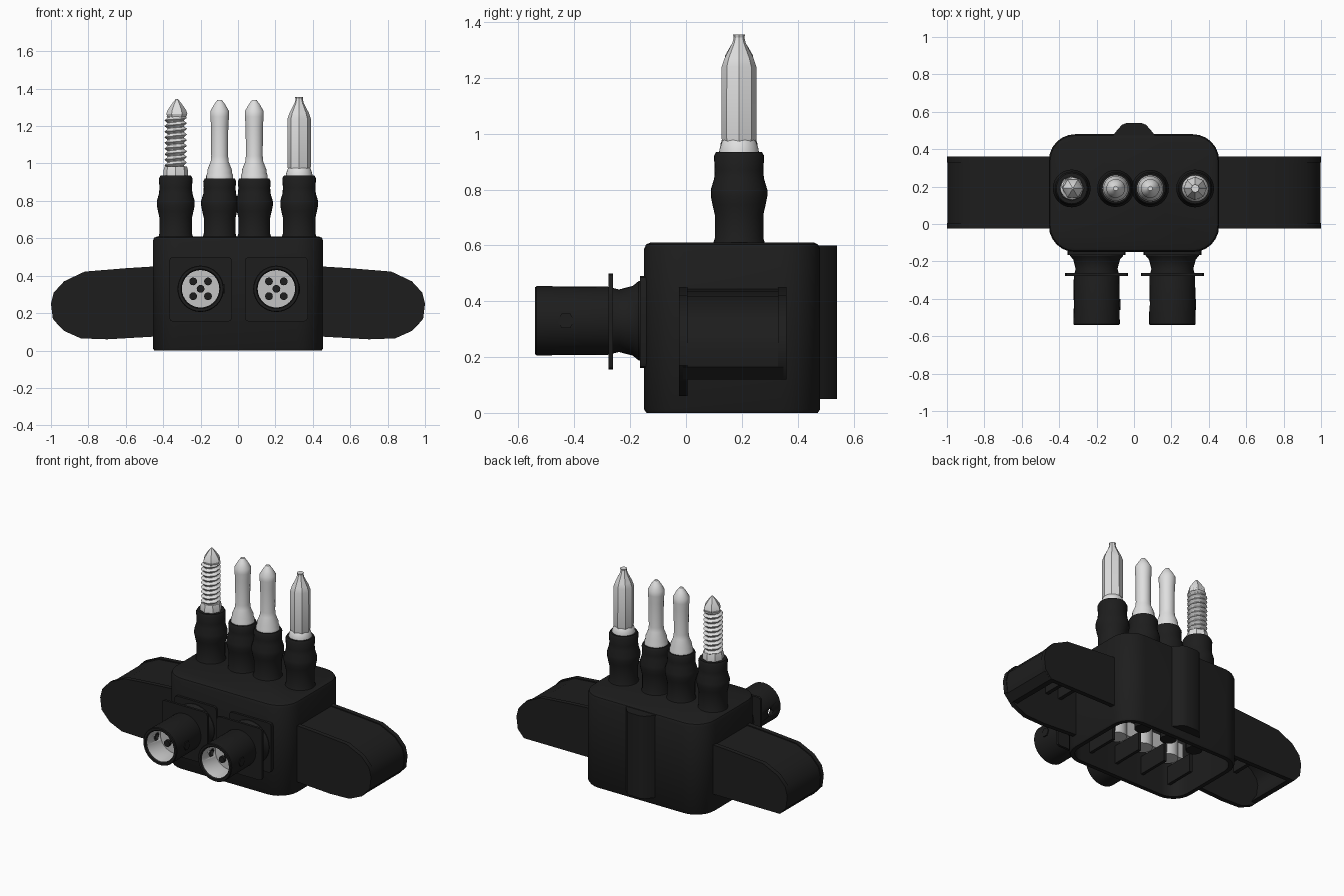
import bpy, bmesh, math

if "Cube" in bpy.data.objects:
    bpy.data.objects.remove(bpy.data.objects["Cube"])


def material(name, v):
    m = bpy.data.materials.new(name)
    m.diffuse_color = (v, v, v, 1)
    m.use_nodes = True
    m.node_tree.nodes["Principled BSDF"].inputs["Base Color"].default_value = m.diffuse_color
    return m


BLACK = material("black plastic", 0.0125)
STEEL = material("bright steel", 0.74)
DULL = material("dull steel", 0.55)


def loft(name, rings, mats, rule=None, angle=35):
    """Skin equal-length rings of points and cap both ends."""
    bm = bmesh.new()
    vs = [[bm.verts.new(p) for p in r] for r in rings]
    n = len(vs[0])
    for a, b in zip(vs, vs[1:]):
        for i in range(n):
            j = (i + 1) % n
            bm.faces.new((a[i], a[j], b[j], b[i]))
    bm.faces.new(vs[0][::-1])
    bm.faces.new(vs[-1])
    bmesh.ops.recalc_face_normals(bm, faces=bm.faces[:])
    if rule:
        for f in bm.faces:
            f.material_index = rule(f.calc_center_median())
    me = bpy.data.meshes.new(name)
    bm.to_mesh(me)
    bm.free()
    for m in mats:
        me.materials.append(m)
    ob = bpy.data.objects.new(name, me)
    bpy.context.collection.objects.link(ob)
    bpy.ops.object.select_all(action='DESELECT')
    ob.select_set(True)
    bpy.context.view_layer.objects.active = ob
    bpy.ops.object.shade_smooth_by_angle(angle=math.radians(angle))
    return ob


AXES = {'X': lambda a, b, t: (t, a, b), 'Y': lambda a, b, t: (a, t, b), 'Z': lambda a, b, t: (a, b, t)}


def prism(name, pts, axis, lo, hi, mat=BLACK):
    return loft(name, [[AXES[axis](a, b, t) for a, b in pts] for t in (lo, hi)], [mat])


def box(name, x0, x1, y0, y1, z0, z1, mat=BLACK):
    return prism(name, [(x0, y0), (x1, y0), (x1, y1), (x0, y1)], 'Z', z0, z1, mat)


def lathe(name, prof, ca, cb, axis, mats, seg=28, rule=None, angle=35):
    """Turn (radius, position) pairs about an axis through (ca, cb)."""
    rings = [[AXES[axis](ca + r * math.cos(k * math.tau / seg), cb + r * math.sin(k * math.tau / seg), t)
              for k in range(seg)] for r, t in prof]
    return loft(name, rings, mats, rule, angle)


def rounded(x0, x1, y0, y1, r, n=7):
    pts = []
    for q, (cx, cy) in enumerate([(x1 - r, y1 - r), (x0 + r, y1 - r), (x0 + r, y0 + r), (x1 - r, y0 + r)]):
        for k in range(n):
            a = (q + k / (n - 1)) * math.pi / 2
            pts.append((cx + r * math.cos(a), cy + r * math.sin(a)))
    return pts


# Housing, open underneath
def body_ring(d, z):
    return [(x, y, z) for x, y in rounded(-.455 + d, .455 - d, -.15 + d, .48 - d, .14 - d)]


loft("housing", [body_ring(d, z) for d, z in
     [(.035, .57), (.035, 0), (.008, 0), (0, .012), (0, .588), (.007, .603), (.022, .61)]], [BLACK])

# Vertical ridge on the back
prism("back_ridge", [(-.12, .46), (.12, .46), (.1, .49), (.065, .53), (.04, .54),
                     (-.04, .54), (-.065, .53), (-.1, .49)], 'Z', .05, .6)

# Fittings inside the housing: metal bar with lugs above black clutter
box("inner_bus_bar", -.38, .38, -.09, .0, .22, .32, DULL)
for x in (-.3, -.1, .1, .3):
    lathe("inner_terminal", [(.06, .21), (.06, .33)], x, -.04, 'Z', [DULL], 16)
    box("inner_rib", x - .07, x - .05, -.12, .1, .08, .2)
    lathe("inner_post", [(.05, .16), (.05, .58)], x, .2, 'Z', [BLACK], 16)

# Side wings: front and back cheeks joined by a curved web, open underneath
WING = [(.44, .45), (.6, .44), (.82, .422), (.93, .37), (.985, .31), (1, .25),
        (.99, .17), (.93, .105), (.84, .065), (.7, .06), (.44, .075)]
web = [(x - .004, z - .006) for x, z in WING[:7]] + [
    (.945, .12), (.91, .12), (.95, .18), (.96, .25), (.95, .29), (.91, .335), (.81, .385), (.6, .4), (.44, .41)]
for s, side in ((-1, "left"), (1, "right")):
    prism(side + "_wing_front_cheek", [(s * x, z) for x, z in WING], 'Y', -.025, .005)
    prism(side + "_wing_back_cheek", [(s * x, z) for x, z in WING[:7]] +
          [(s * .945, .12), (s * .88, .12), (s * .44, .12)], 'Y', .33, .36)
    prism(side + "_wing_web", [(s * x, z) for x, z in web], 'Y', -.01, .35)
    for x in (.57, .67, .77):
        box(side + "_wing_rib", *sorted((s * x, s * (x + .025))), 0, .34, .27, .395)

# Front round sockets with square flanges and pins
for cx in (-.2, .205):
    tube = lathe("socket_tube", [(.145, -.13), (.142, -.17), (.125, -.19), (.112, -.24), (.122, -.28), (.124, -.535),
                 (.12, -.54), (.106, -.54), (.1, -.53), (.1, -.39)], cx, .33, 'Y', [BLACK, DULL], 32,
                 lambda c, cx=cx: int(-.52 < c.y < -.38 and math.hypot(c.x - cx, c.z - .33) < .104))
    # Small hexagonal hole on the left of the tube, plugged stud on the right
    cutter = lathe("socket_hole_cutter", [(.028, cx - .2), (.028, cx - .06)], -.43, .33, 'X', [BLACK], 6)
    cutter.hide_render = True
    cutter.hide_set(True)
    cut = tube.modifiers.new("side_hole", 'BOOLEAN')
    cut.object = cutter
    cut.solver = 'EXACT'
    lathe("socket_stud", [(.03, cx + .11), (.03, cx + .127)], -.43, .33, 'X', [BLACK], 6)
    prism("socket_flange", rounded(cx - .168, cx + .168, .155, .5, .02, 3), 'Y', -.278, -.262)
    prism("socket_base_plate", rounded(cx - .155, cx + .155, .16, .49, .02, 3), 'Y', -.165, -.14)
    for k in range(5):
        a = math.pi / 4 + k * math.pi / 2
        r = .056 if k < 4 else 0
        lathe("socket_pin", [(.021, -.385), (.021, -.41)],
              cx + r * math.cos(a), .33 + r * math.sin(a), 'Y', [BLACK], 12)

# Sleeves holding the four bits
Y = .19
for name, x, top, r in (("screw", -.333, .935, .087), ("left_pin", -.098, .92, .085),
                        ("right_pin", .087, .92, .085), ("driver", .327, .935, .087)):
    lathe(name + "_sleeve", [(r + .008, .6), (r, .625), (r, .71), (r + .008, .745), (r + .014, .775), (r + .014, .8),
          (r + .002, .84), (r, .87), (r + .003, top - .015), (r - .005, top)], x, Y, 'Z', [BLACK])

# Two plain pins with flared feet
for x in (-.098, .087):
    lathe("plain_pin", [(.072, .91), (.072, .935), (.066, .95), (.066, .965), (.048, 1.01), (.045, 1.04), (.046, 1.2),
          (.05, 1.25), (.05, 1.28), (.03, 1.315), (.012, 1.34)], x, Y, 'Z', [STEEL])

# Threaded screw: the radius follows a helical zigzag
lathe("screw_collar", [(.066, .92), (.066, .96), (.06, .985)], -.333, Y, 'Z', [STEEL], 8)
PITCH, SEG = .03, 24
rings = []
for i in range(73):
    z = .98 + i * PITCH / 8
    ring = []
    for k in range(SEG):
        ph = (z / PITCH - k / SEG) % 1
        r = .045 + .016 * max(0, 1 - abs(ph - .5) * 2.4)
        a = k * math.tau / SEG
        ring.append((-.333 + r * math.cos(a), Y + r * math.sin(a), z))
    rings.append(ring)
loft("screw_thread", rings, [STEEL], angle=30)
lathe("screw_tip", [(.044, 1.235), (.056, 1.265), (.05, 1.285), (.022, 1.325), (.005, 1.345)],
      -.327, Y, 'Z', [STEEL], 6, angle=20)

# Faceted driver bit
lathe("driver_collar", [(.072, .92), (.07, .945), (.062, .97), (.05, .985)], .327, Y, 'Z', [STEEL])
lathe("driver_bit", [(.058, .965), (.063, .985), (.062, 1.24), (.052, 1.27), (.024, 1.325), (.019, 1.345),
      (.022, 1.355)], .327, Y, 'Z', [STEEL], 8, angle=20)
